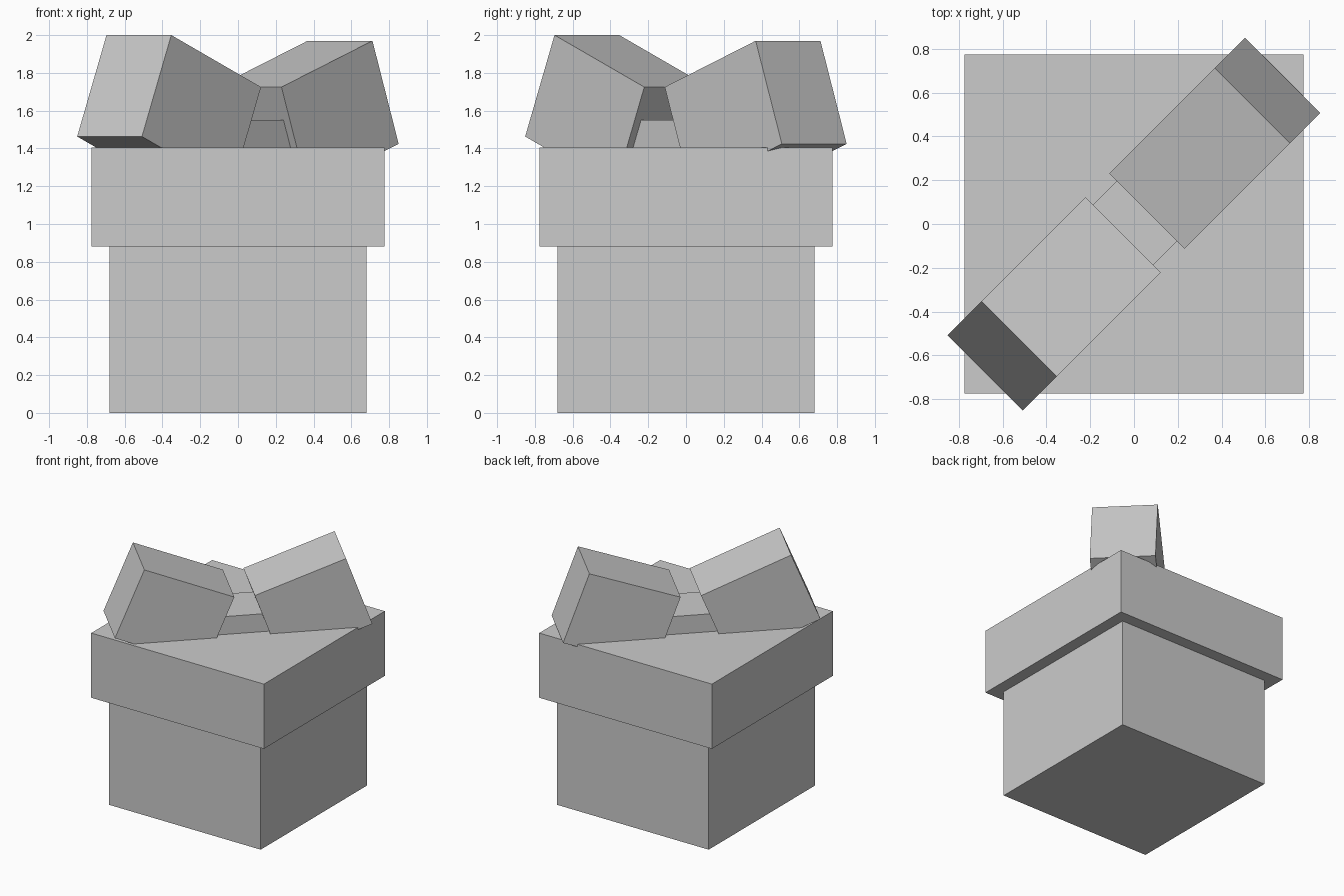
import bpy
from math import atan2, pi
from mathutils import Matrix, Vector

if "Cube" in bpy.data.objects:
    bpy.data.objects.remove(bpy.data.objects["Cube"])

DIAGONAL = Matrix.Rotation(pi / 4, 4, 'Z')  # bow runs corner to corner


def box(name, size, center, tilt=0.0, turn=Matrix()):
    """Box of a given size, tilted about Y, moved to center, then turned."""
    bpy.ops.mesh.primitive_cube_add(size=1)
    ob = bpy.context.object
    ob.name = name
    ob.data.transform(Matrix.Diagonal((*size, 1)))
    ob.matrix_world = turn @ Matrix.Translation(center) @ Matrix.Rotation(tilt, 4, 'Y')
    return ob


def bow_loop(name, inner_top, outer_top, height, width):
    """Tilted block whose top edge runs between two (along, z) points."""
    a, b = Vector(inner_top), Vector(outer_top)
    run = b - a
    side = 1 if run.x > 0 else -1
    down = Vector((run.y, -run.x)).normalized() * side * height
    center = (a + b + down) / 2
    tilt = -atan2(run.y * side, run.x * side)
    return box(name, (run.length, width, height), (center.x, 0, center.y), tilt, DIAGONAL)


# Gift box and overhanging lid
box("gift_box", (1.36, 1.36, 0.89), (0, 0, 0.445))
box("lid", (1.55, 1.55, 0.525), (0, 0, 1.1425))

# Bow: two tilted loops and the centre knot
bow_loop("bow_loop_left", (-0.07, 1.725), (-0.742, 2.0), 0.58, 0.485)
bow_loop("bow_loop_right", (0.083, 1.725), (0.764, 1.97), 0.58, 0.485)
box("bow_knot", (0.41, 0.39, 0.30), (0, 0, 1.40), 0, DIAGONAL)
